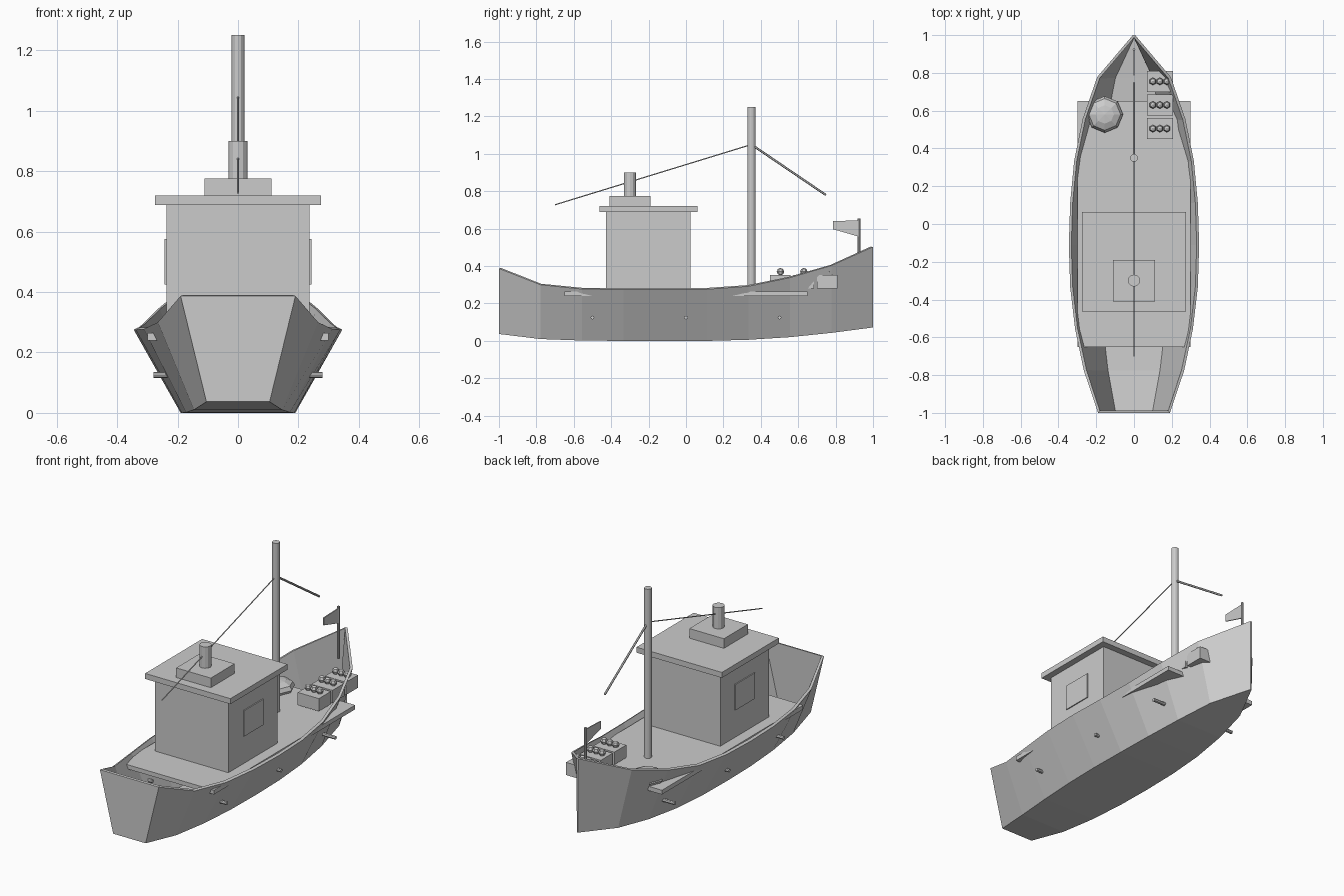
import bpy, bmesh, math
from mathutils import Vector

if "Cube" in bpy.data.objects:
    bpy.data.objects.remove(bpy.data.objects["Cube"])


def mesh_object(name, verts, faces):
    mesh = bpy.data.meshes.new(name)
    mesh.from_pydata(verts, [], faces)
    bm = bmesh.new()
    bm.from_mesh(mesh)
    bmesh.ops.recalc_face_normals(bm, faces=bm.faces)
    bm.to_mesh(mesh)
    bm.free()
    ob = bpy.data.objects.new(name, mesh)
    bpy.context.collection.objects.link(ob)
    return ob


def box(name, center, size):
    bpy.ops.mesh.primitive_cube_add(size=1, location=center)
    ob = bpy.context.object
    ob.name = name
    ob.scale = size
    return ob


def rod(name, a, b, radius, sides=8):
    a, b = Vector(a), Vector(b)
    bpy.ops.mesh.primitive_cylinder_add(vertices=sides, radius=radius,
                                        depth=(b - a).length, location=(a + b) / 2)
    ob = bpy.context.object
    ob.name = name
    ob.rotation_euler = (b - a).to_track_quat('Z', 'Y').to_euler()
    return ob


def ball(name, center, radius, segments, rings, squash=1.0):
    bpy.ops.mesh.primitive_uv_sphere_add(segments=segments, ring_count=rings,
                                         radius=radius, location=center)
    ob = bpy.context.object
    ob.name = name
    ob.scale.z = squash
    return ob


# Hull: stations from stern to bow as (half width, rim height, keel height)
stations = [(.19, .387, .037), (.265, .30, .01), (.312, .277, .002),
            (.338, .275, 0), (.345, .275, 0), (.338, .276, 0),
            (.317, .292, .006), (.272, .338, .02), (.195, .403, .043),
            (.006, .503, .072)]
verts, faces = [], []
for i, (w, top, keel) in enumerate(stations):
    y = -1 + 2 * i / (len(stations) - 1)
    verts += [(-w, y, top), (-w * .55, y, keel), (w * .55, y, keel), (w, y, top)]
for i in range(len(stations) - 1):
    for j in range(3):
        a = i * 4 + j
        faces.append((a, a + 1, a + 5, a + 4))
n = len(verts)
faces += [(0, 3, 2, 1), (n - 4, n - 3, n - 2, n - 1)]
hull = mesh_object("hull", verts, faces)
# The hull is open on top, so make sure the bottom faces point down
bm = bmesh.new()
bm.from_mesh(hull.data)
bm.faces.ensure_lookup_table()
if bm.faces[4 * 3 + 1].normal.z > 0:
    bmesh.ops.reverse_faces(bm, faces=bm.faces[:])
bm.to_mesh(hull.data)
bm.free()
shell = hull.modifiers.new("shell", 'SOLIDIFY')
shell.thickness = .015
shell.offset = -1

# Deck
box("deck", (0, 0, .252), (.60, 1.30, .025))

# Wheelhouse with roof, side windows and funnel
box("wheelhouse", (0, -.202, .475), (.474, .45, .43))
box("roof", (0, -.20, .704), (.55, .525, .032))
box("funnel_base", (0, -.30, .748), (.223, .22, .056))
rod("funnel", (0, -.30, .77), (0, -.30, .90), .032, 12)
for side in (-1, 1):
    box("window", (side * .235, -.20, .50), (.016, .18, .15))

# Mast, boom and stay
rod("mast", (0, .35, .25), (0, .35, 1.25), .0207, 12)
rod("boom", (0, .35, 1.05), (0, .748, .78), .006, 6)
rod("stay", (0, .35, 1.05), (0, -.70, .728), .003, 6)

# Bow flag
rod("flag_pole", (0, .925, .35), (0, .925, .655), .007, 8)
t = .003
profile = [(.925, .645), (.925, .557), (.787, .597), (.787, .64)]
mesh_object("flag", [(x, y, z) for x in (-t, t) for y, z in profile],
            [(0, 1, 2, 3), (7, 6, 5, 4)] +
            [(i, (i + 1) % 4, (i + 1) % 4 + 4, i + 4) for i in range(4)])

# Crates of catch, three balls each
for y in (.505, .63, .755):
    box("crate", (.138, y, .316), (.136, .11, .074))
    for x in (.10, .137, .174):
        ball("catch", (x, y, .37), .02, 6, 4)

# Heaped net on the port side
ball("net_heap", (-.155, .58, .28), .097, 8, 6, .45)

# Fender pegs along both sides
for side in (-1, 1):
    for y in (-.5, 0, .5):
        rod("fender_peg", (side * .20, y, .125), (side * .28, y, .125), .01, 8)
